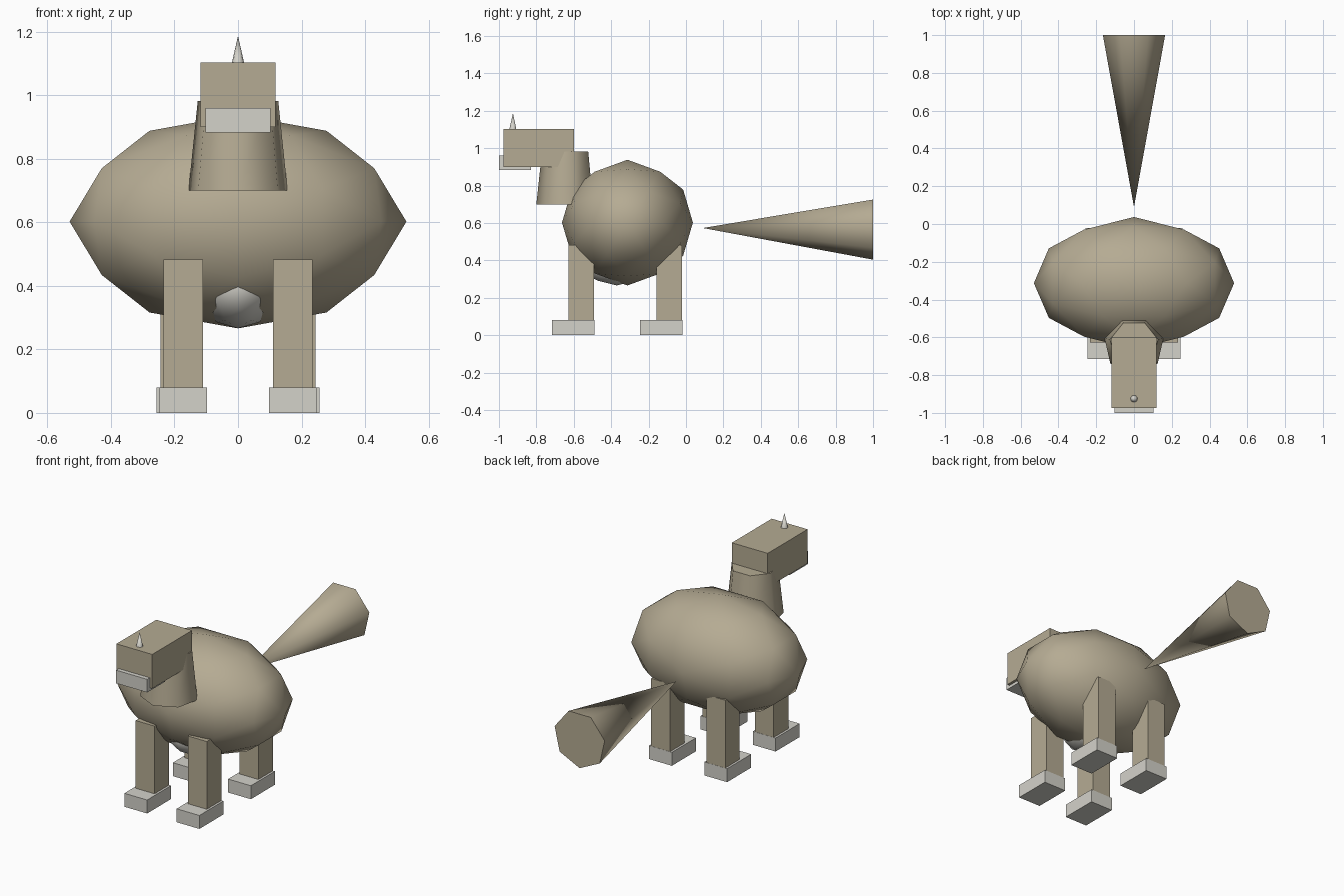
import bpy, bmesh, math
from mathutils import Vector

if "Cube" in bpy.data.objects:
    bpy.data.objects.remove(bpy.data.objects["Cube"])


def material(name, rgb):
    m = bpy.data.materials.new(name)
    m.diffuse_color = (*rgb, 1)
    m.use_nodes = True
    m.node_tree.nodes["Principled BSDF"].inputs["Base Color"].default_value = m.diffuse_color
    return m


TAN = material("tan", (0.462, 0.407, 0.292))
GREY = material("light_grey", (0.658, 0.645, 0.591))


def finish(name, bm, mat, smooth=False):
    bmesh.ops.recalc_face_normals(bm, faces=bm.faces)
    me = bpy.data.meshes.new(name)
    bm.to_mesh(me)
    bm.free()
    ob = bpy.data.objects.new(name, me)
    bpy.context.collection.objects.link(ob)
    me.materials.append(mat)
    if smooth:
        bpy.ops.object.select_all(action='DESELECT')
        ob.select_set(True)
        bpy.context.view_layer.objects.active = ob
        bpy.ops.object.shade_smooth_by_angle(angle=math.radians(60))
    return ob


def box(name, lo, hi, mat):
    bm = bmesh.new()
    bmesh.ops.create_cube(bm, size=1)
    for v in bm.verts:
        v.co = [(a + b) / 2 + c * (b - a) for a, b, c in zip(lo, hi, v.co)]
    return finish(name, bm, mat)


def ball(name, centre, radii, mat):
    """Once-subdivided icosahedron, stretched to an ellipsoid."""
    bm = bmesh.new()
    t = (1 + math.sqrt(5)) / 2
    for a in (-1, 1):
        for b in (-t, t):
            for co in ((a, 0, b), (b, a, 0), (0, b, a)):
                bm.verts.new(co)
    bmesh.ops.convex_hull(bm, input=bm.verts)
    bmesh.ops.subdivide_edges(bm, edges=bm.edges[:], cuts=1, use_grid_fill=True)
    for v in bm.verts:
        n = v.co.normalized()
        v.co = [c + r * k for c, r, k in zip(centre, radii, n)]
    return finish(name, bm, mat, True)


def taper(name, base, r0, tip, r1, first, mat, sides=7):
    """Tapered tube from base to tip; one corner points along 'first'."""
    bm = bmesh.new()
    base, tip, u = Vector(base), Vector(tip), Vector(first)
    w = (tip - base).normalized().cross(u)
    angles = [i * math.tau / sides for i in range(sides)]

    def ring(c, r):
        return [bm.verts.new(c + r * (u * math.cos(a) + w * math.sin(a))) for a in angles]

    low = ring(base, r0)
    bm.faces.new(low)
    if r1:
        high = ring(tip, r1)
        bm.faces.new(high)
    else:
        high = [bm.verts.new(tip)] * sides
    for i in range(sides):
        j = (i + 1) % sides
        quad = [low[i], low[j], high[j]]
        if r1:
            quad.append(high[i])
        bm.faces.new(quad)
    return finish(name, bm, mat, True)


# Body and pale belly
ball("body", (0, -0.313, 0.602), (0.53, 0.35, 0.336), TAN)
ball("belly", (0, -0.37, 0.40), (0.13, 0.205, 0.134), GREY)

# Neck, head, muzzle and horn
taper("neck", (0, -0.64, 0.70), 0.16, (0, -0.64, 0.982), 0.13, (0, -1, 0), TAN)
box("head", (-0.118, -0.975, 0.90), (0.118, -0.60, 1.103), TAN)
box("muzzle", (-0.102, -1.0, 0.882), (0.102, -0.83, 0.96), GREY)
taper("horn", (0, -0.925, 1.10), 0.02, (0, -0.925, 1.187), 0, (0, -1, 0), GREY)

# Tail, widening to the rear
taper("tail", (0, 1.0, 0.573), 0.169, (0, 0.09, 0.573), 0, (0, 0, -1), TAN)

# Legs with feet that stick out forwards
for row, x, y0, y1 in (("front", 0.172, -0.628, -0.49), ("back", 0.182, -0.157, -0.02)):
    for side, s in (("left", 1), ("right", -1)):
        c = s * x
        box(f"{row}_leg_{side}", (c - 0.062, y0, 0.04), (c + 0.062, y1 - 0.001, 0.483), TAN)
        box(f"{row}_foot_{side}", (c - 0.075, y1 - 0.226, 0), (c + 0.075, y1, 0.08), GREY)
